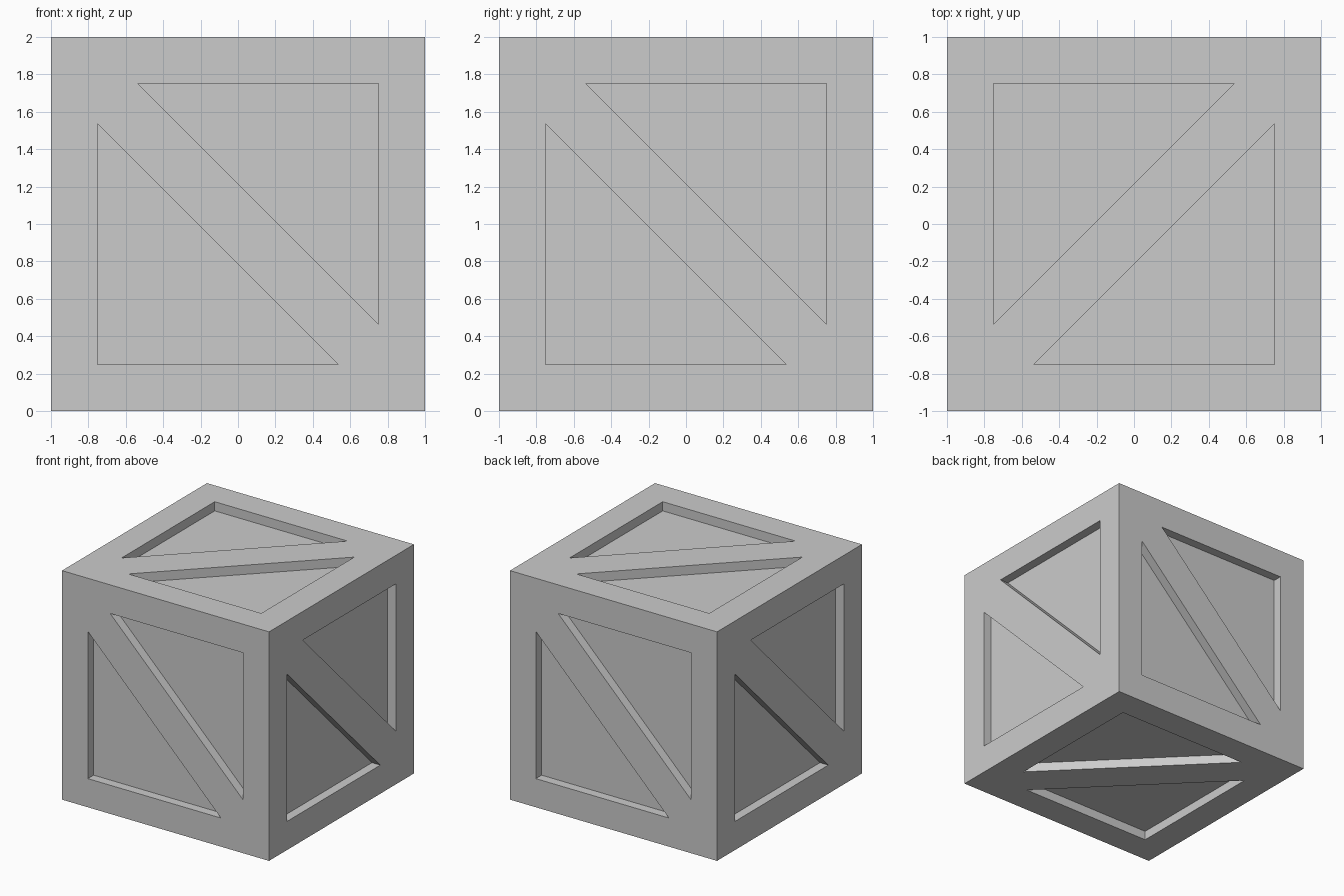
import bpy, bmesh
from mathutils import Vector

if "Cube" in bpy.data.objects:
    bpy.data.objects.remove(bpy.data.objects["Cube"])

HALF = 1.0       # half the crate size
INNER = 0.75     # inner edge of the border
TIP = 0.535      # where the diagonal brace meets the border
DEPTH = 0.08     # recess depth

X, Y, Z = Vector((1, 0, 0)), Vector((0, 1, 0)), Vector((0, 0, 1))
CENTRE = Vector((0, 0, HALF))

# Right and up directions of each crate face, seen from outside
FACES = [(X, Z), (Y, Z), (-X, Z), (-Y, Z), (Y, -X), (Y, X)]


def make_object(name, bm):
    bmesh.ops.recalc_face_normals(bm, faces=bm.faces)
    mesh = bpy.data.meshes.new(name)
    bm.to_mesh(mesh)
    bm.free()
    obj = bpy.data.objects.new(name, mesh)
    bpy.context.collection.objects.link(obj)
    return obj


def add_prism(bm, right, up, side):
    """Triangular prism sunk into one face; side picks the corner."""
    normal = right.cross(up)
    outline = [(-INNER, -INNER), (TIP, -INNER), (-INNER, TIP)]
    verts = [bm.verts.new(CENTRE + right * u * side + up * v * side
                          + normal * (HALF - DEPTH)) for u, v in outline]
    base = bm.faces.new(verts)
    top = bmesh.ops.extrude_face_region(bm, geom=[base], use_keep_orig=True)
    moved = [g for g in top["geom"] if isinstance(g, bmesh.types.BMVert)]
    bmesh.ops.translate(bm, verts=moved, vec=normal * (DEPTH + 0.1))


# Solid crate block
bm = bmesh.new()
bmesh.ops.create_cube(bm, size=2 * HALF)
bmesh.ops.translate(bm, verts=bm.verts, vec=CENTRE)
crate = make_object("crate", bm)

# Two triangular recesses per face, leaving border and diagonal brace
bm = bmesh.new()
for right, up in FACES:
    for side in (1, -1):
        add_prism(bm, right, up, side)
cutter = make_object("recess_cutter", bm)
cutter.hide_render = True

# Cut the recesses, then discard the cutter
cut = crate.modifiers.new("recesses", 'BOOLEAN')
cut.operation = 'DIFFERENCE'
cut.solver = 'EXACT'
cut.object = cutter
bpy.context.view_layer.objects.active = crate
crate.select_set(True)
bpy.ops.object.modifier_apply(modifier=cut.name)
bpy.data.objects.remove(cutter)
